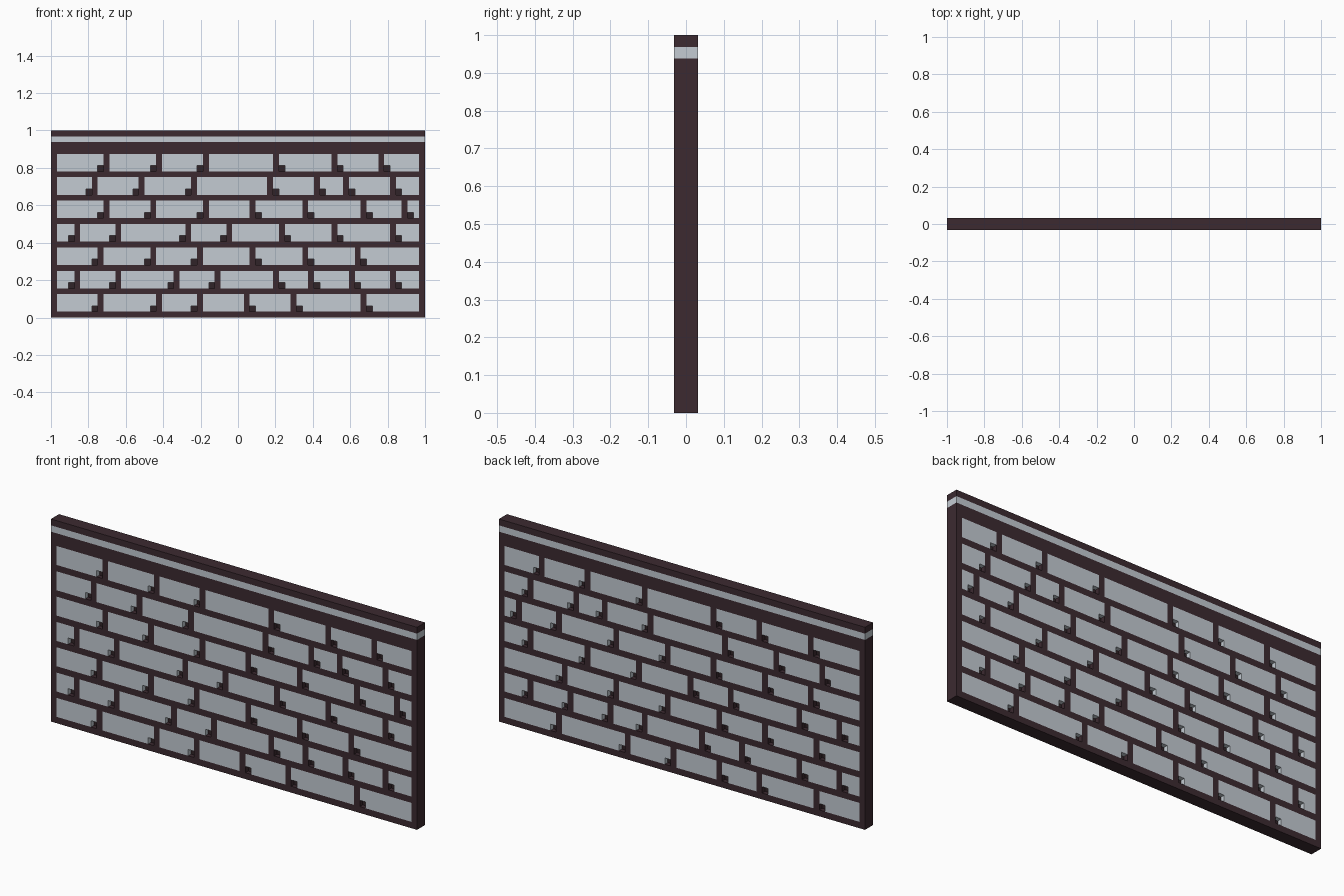
import bpy, bmesh

if "Cube" in bpy.data.objects:
    bpy.data.objects.remove(bpy.data.objects["Cube"])

U = 1 / 32                 # one block of the 64 x 32 grid
NX, NZ = 64, 32
FULL, SUNK = U, 0.009      # half thickness of the wall and of the recess floors

# Left edge of every upright joint, row by row from the bottom
JOINTS = [
    [8, 18, 25, 33, 41, 53],
    [4, 11, 21, 28, 38, 44, 51, 58],
    [8, 17, 25, 34, 43, 52],
    [4, 11, 23, 30, 39, 48, 58],
    [9, 17, 26, 34, 43, 53, 60],
    [7, 15, 24, 37, 45, 50, 58],
    [9, 18, 26, 38, 48, 56],
]


def part_at(i, k):
    """Which part the grid cell belongs to."""
    if k == 30:
        return "cap_band"
    if k >= 28 or k % 4 == 0 or i in (0, NX - 1):
        return "mortar"
    joints = JOINTS[k // 4]
    if i in joints:
        return "mortar"
    # chipped lower corner: left of joints in the left half, right in the right half
    if k % 4 == 1 and any(i == (j - 1 if j < 32 else j + 1) for j in joints):
        return "chip_recesses"
    return "bricks"


def half(i, k):
    if not (0 <= i < NX and 0 <= k < NZ):
        return 0.0
    return SUNK if part_at(i, k) == "chip_recesses" else FULL


def quad(bm, *pts):
    bm.faces.new([bm.verts.new(p) for p in pts])


def build(name, color, merge):
    bm = bmesh.new()
    for i in range(NX):
        for k in range(NZ):
            if part_at(i, k) != name:
                continue
            h = half(i, k)
            x0, x1 = -1 + i * U, -1 + (i + 1) * U
            z0, z1 = k * U, (k + 1) * U
            # front and back
            quad(bm, (x0, -h, z0), (x1, -h, z0), (x1, -h, z1), (x0, -h, z1))
            quad(bm, (x1, h, z0), (x0, h, z0), (x0, h, z1), (x1, h, z1))
            # side walls wherever the neighbour is thinner
            for di, dk, a, b in ((1, 0, (x1, z0), (x1, z1)), (-1, 0, (x0, z1), (x0, z0)),
                                 (0, 1, (x1, z1), (x0, z1)), (0, -1, (x0, z0), (x1, z0))):
                n = half(i + di, k + dk)
                if n >= h:
                    continue
                spans = [(-h, h)] if n == 0 else [(-h, -n), (n, h)]
                for y0, y1 in spans:
                    quad(bm, (a[0], y0, a[1]), (a[0], y1, a[1]),
                         (b[0], y1, b[1]), (b[0], y0, b[1]))
    bmesh.ops.remove_doubles(bm, verts=bm.verts, dist=1e-5)
    for f in bm.faces:
        f.normal_update()
    # outward direction: walls were wound the other way round to the fronts if needed
    if merge:
        bmesh.ops.dissolve_limit(bm, angle_limit=0.01, verts=bm.verts, edges=bm.edges)
    me = bpy.data.meshes.new(name)
    bm.to_mesh(me)
    bm.free()
    mat = bpy.data.materials.new(name)
    mat.diffuse_color = color
    mat.use_nodes = True
    mat.node_tree.nodes["Principled BSDF"].inputs["Base Color"].default_value = mat.diffuse_color
    me.materials.append(mat)
    bpy.context.collection.objects.link(bpy.data.objects.new(name, me))


build("mortar", (0.045, 0.023, 0.030, 1), False)
build("bricks", (0.55, 0.60, 0.65, 1), True)
build("cap_band", (0.55, 0.60, 0.65, 1), True)
build("chip_recesses", (0.030, 0.017, 0.021, 1), False)
